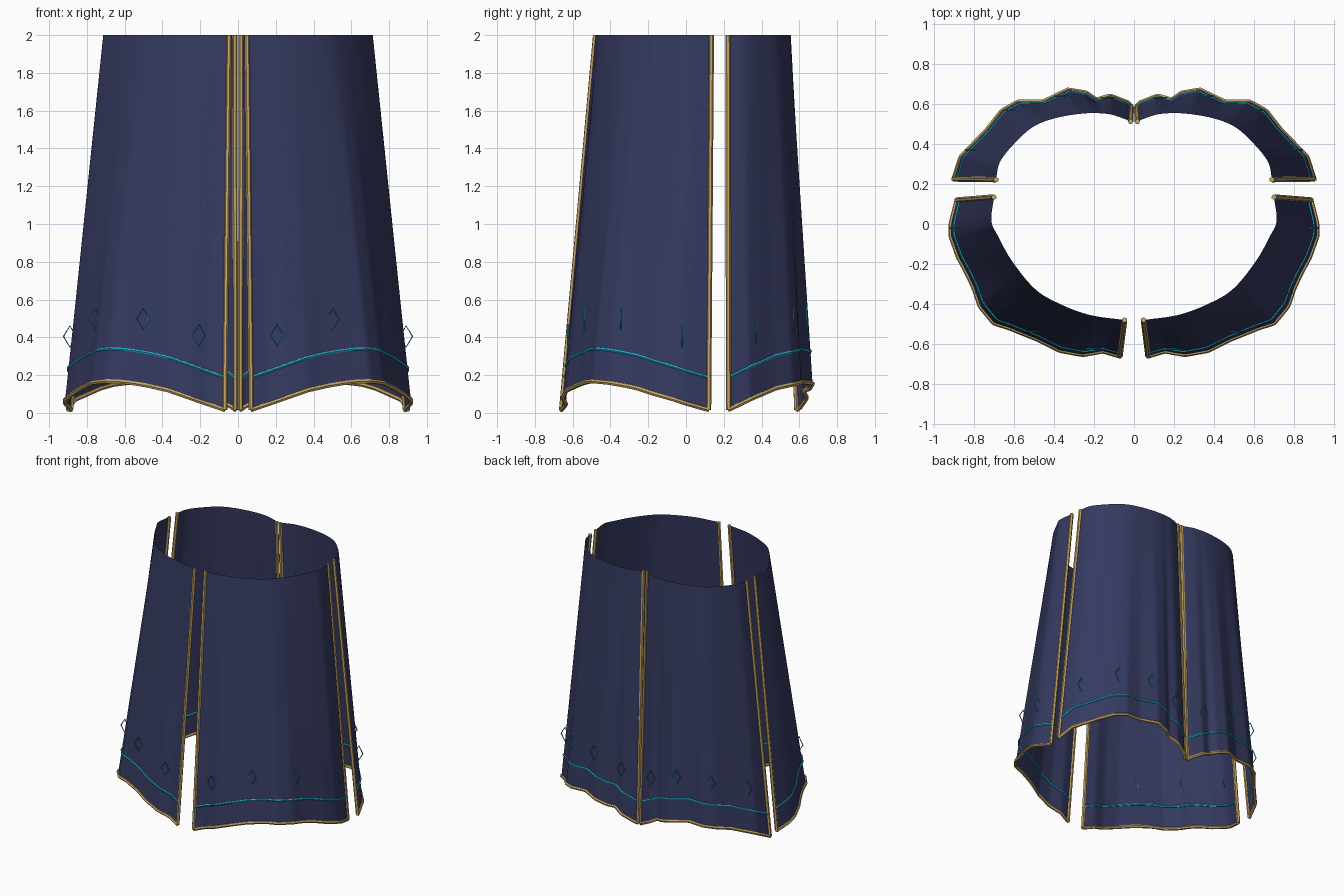
import bpy
from mathutils import Vector

if "Cube" in bpy.data.objects:
    bpy.data.objects.remove(bpy.data.objects["Cube"])


def material(name, rgb):
    m = bpy.data.materials.new(name)
    m.diffuse_color = (*rgb, 1)
    m.use_nodes = True
    m.node_tree.nodes["Principled BSDF"].inputs["Base Color"].default_value = m.diffuse_color
    return m


NAVY = material("navy cloth", (0.035, 0.042, 0.116))
GOLD = material("gold trim", (0.55, 0.37, 0.13))
CYAN = material("cyan thread", (0.02, 0.45, 0.66))

COLS, ROWS = 72, 10

# Right-hand panels: waist outline (x, y), wavy hem outline (x, y, z), diamond places
PANELS = {
    "front": (
        [(.047, -.48), (.22, -.455), (.37, -.40), (.495, -.325), (.61, -.185),
         (.68, -.06), (.713, .015), (.70, .135)],
        [(.07, -.66, .016), (.155, -.635, .045), (.255, -.653, .08), (.37, -.632, .12),
         (.48, -.577, .145), (.56, -.545, .158), (.62, -.52, .165), (.70, -.495, .168),
         (.77, -.41, .16), (.798, -.325, .145), (.83, -.255, .13), (.878, -.165, .10),
         (.915, -.06, .07), (.915, .0, .05), (.885, .12, .016)],
        (.115, .36, .61, .885)),
    "back": (
        [(.69, .222), (.67, .31), (.60, .40), (.505, .485), (.39, .53), (.245, .553),
         (.13, .55), (.06, .53), (.017, .512)],
        [(.90, .225, .016), (.865, .335, .07), (.73, .475, .13), (.66, .565, .15),
         (.58, .61, .16), (.455, .61, .165), (.33, .67, .155), (.24, .655, .13),
         (.19, .62, .115), (.12, .64, .08), (.03, .605, .03), (.013, .585, .016)],
        (.15, .40, .64, .87)),
}


def smooth_path(pts, steps=8):
    """Refine a path with a Catmull-Rom curve."""
    p = [2 * pts[0] - pts[1]] + pts + [2 * pts[-1] - pts[-2]]
    out = []
    for a, b, c, d in zip(p, p[1:], p[2:], p[3:]):
        for i in range(steps):
            t = i / steps
            out.append(.5 * (2 * b + (c - a) * t + (2 * a - 5 * b + 4 * c - d) * t * t
                             + (3 * b - a - 3 * c + d) * t ** 3))
    return out + [pts[-1]]


def at_length(pts, t):
    """Point at fraction t of the path length."""
    lengths = [(b - a).length for a, b in zip(pts, pts[1:])]
    left = t * sum(lengths)
    for a, b, l in zip(pts, pts[1:], lengths):
        if left <= l:
            return a.lerp(b, left / l)
        left -= l
    return pts[-1].copy()


def finish(obj, name, mat):
    """Name, colour, smooth and mirror a part to the left side."""
    obj.name = name
    obj.data.materials.clear()
    obj.data.materials.append(mat)
    bpy.ops.object.select_all(action='DESELECT')
    obj.select_set(True)
    bpy.context.view_layer.objects.active = obj
    bpy.ops.object.shade_smooth_by_angle(angle=0.7)
    mirror = obj.modifiers.new("mirror", 'MIRROR')
    mirror.use_mirror_merge = False


def tubes(name, paths, radius, mat, closed=False):
    """Round cords along one or more paths, turned into a mesh."""
    cu = bpy.data.curves.new(name, 'CURVE')
    cu.dimensions = '3D'
    cu.bevel_depth = radius
    cu.bevel_resolution = 1
    cu.use_fill_caps = True
    for path in paths:
        sp = cu.splines.new('POLY')
        sp.points.add(len(path) - 1)
        for q, v in zip(sp.points, path):
            q.co = (*v, 1)
        sp.use_cyclic_u = closed
    obj = bpy.data.objects.new(name, cu)
    bpy.context.collection.objects.link(obj)
    bpy.ops.object.select_all(action='DESELECT')
    obj.select_set(True)
    bpy.context.view_layer.objects.active = obj
    bpy.ops.object.convert(target='MESH')
    finish(bpy.context.view_layer.objects.active, name, mat)


for side, (waist, hem, places) in PANELS.items():
    waist = smooth_path([Vector((x, y, 2)) for x, y in waist])
    hem = [Vector(p) for p in hem]

    def surface(u, v):
        """Cloth point: u along the panel, v from hem to waist."""
        return at_length(hem, u).lerp(at_length(waist, u), v)

    def above_hem(u, height):
        low = at_length(hem, u)
        return surface(u, height / (2 - low.z))

    us = [i / COLS for i in range(COLS + 1)]

    # Cloth panel
    verts = [surface(u, j / ROWS) for j in range(ROWS + 1) for u in us]
    w = COLS + 1
    faces = [(j * w + i, j * w + i + 1, (j + 1) * w + i + 1, (j + 1) * w + i)
             for j in range(ROWS) for i in range(COLS)]
    me = bpy.data.meshes.new(side)
    me.from_pydata(verts, [], faces)
    cloth = bpy.data.objects.new(side, me)
    bpy.context.collection.objects.link(cloth)
    finish(cloth, side + "_cloth_panel", NAVY)

    # Gold cords down both sides and along the hem
    tubes(side + "_side_trim", [[surface(u, 1), surface(u, 0)] for u in (0, 1)], 0.0135, GOLD)
    tubes(side + "_hem_trim", [[surface(u, 0) for u in us]], 0.0125, GOLD)

    # Embroidered line following the hem
    tubes(side + "_thread_line", [[above_hem(u, .172) for u in us]], 0.0085, CYAN)

    # Upright diamond outlines above the line, set slightly proud of the cloth
    diamonds = []
    for u in places:
        along = above_hem(u + .04, .345) - above_hem(u - .04, .345)
        out = Vector((along.y, -along.x, 0)).normalized()
        c = above_hem(u, .345) + out * .011
        diamonds.append([c + Vector((dx, 0, dz)) for dx, dz in
                         ((.034, 0), (0, .056), (-.034, 0), (0, -.056))])
    tubes(side + "_diamonds", diamonds, 0.0042, CYAN, closed=True)
